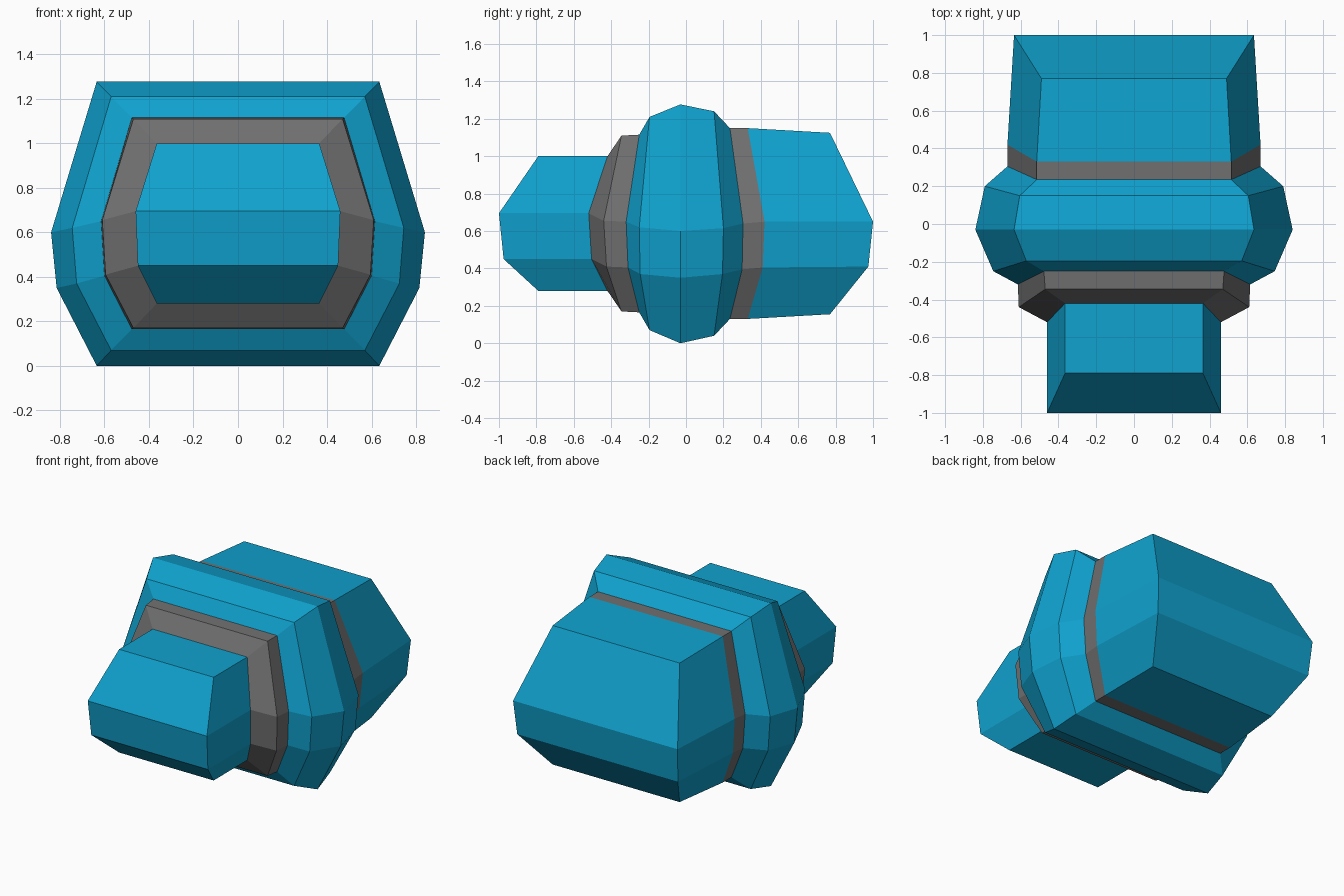
import bpy, bmesh

if "Cube" in bpy.data.objects:
    bpy.data.objects.remove(bpy.data.objects["Cube"])

# Eight-sided rings, front to back. Each mirrored in x:
# (top/bottom y, x, top z, bottom z), upper side (y, x, z), lower side (y, x, z)
RINGS = [
    ((-.79, .365, 1.0, .28), (-1.0, .46, .695), (-.975, .45, .45)),
    ((-.42, .365, 1.0, .28), (-.52, .46, .695), (-.505, .45, .45)),
    ((-.345, .47, 1.11, .17), (-.44, .61, .655), (-.425, .595, .41)),
    ((-.25, .477, 1.115, .165), (-.32, .615, .65), (-.31, .60, .405)),
    ((-.195, .57, 1.21, .07), (-.25, .745, .62), (-.245, .725, .37)),
    ((-.03, .635, 1.277, 0), (-.03, .84, .60), (-.03, .815, .35)),
    ((.15, .605, 1.24, .04), (.2, .79, .615), (.195, .77, .37)),
    ((.235, .515, 1.15, .13), (.305, .67, .64), (.30, .65, .395)),
    ((.33, .515, 1.15, .13), (.42, .67, .65), (.41, .65, .405)),
    ((.77, .49, 1.125, .155), (1.0, .635, .65), (.975, .62, .41)),
]


def material(name, color):
    mat = bpy.data.materials.new(name)
    mat.diffuse_color = (*color, 1)
    mat.use_nodes = True
    mat.node_tree.nodes["Principled BSDF"].inputs["Base Color"].default_value = mat.diffuse_color
    return mat


def ring_points(ring):
    (y, x, top, bottom), (uy, ux, uz), (ly, lx, lz) = ring
    half = [(x, y, top), (ux, uy, uz), (lx, ly, lz), (x, y, bottom)]
    return half + [(-px, py, pz) for px, py, pz in reversed(half)]


def loft(name, first, last, mat, cap=None):
    """Skin rings first..last; cap (0 or -1) closes one end with three flat strips."""
    bm = bmesh.new()
    loops = [[bm.verts.new(p) for p in ring_points(r)] for r in RINGS[first:last + 1]]
    for a, b in zip(loops, loops[1:]):
        for i in range(8):
            j = (i + 1) % 8
            bm.faces.new((a[i], a[j], b[j], b[i]))
    if cap is not None:
        c = loops[cap]
        for i in range(3):
            strip = (c[i], c[i + 1], c[6 - i], c[7 - i])
            bm.faces.new(strip if cap == -1 else strip[::-1])
    bmesh.ops.recalc_face_normals(bm, faces=bm.faces)
    # Open shells: make sure every part faces outward
    top = max(bm.faces, key=lambda f: f.calc_center_median().z)
    if top.normal.z < 0:
        bmesh.ops.reverse_faces(bm, faces=bm.faces)
    mesh = bpy.data.meshes.new(name)
    bm.to_mesh(mesh)
    bm.free()
    mesh.materials.append(mat)
    bpy.context.collection.objects.link(bpy.data.objects.new(name, mesh))


blue = material("blue", (.005, .36, .62))
grey = material("grey", (.16, .16, .16))

loft("front_block", 0, 1, blue, cap=0)
loft("front_collar", 1, 3, grey)
loft("middle_band", 3, 7, blue)
loft("rear_collar", 7, 8, grey)
loft("rear_block", 8, 9, blue, cap=-1)
